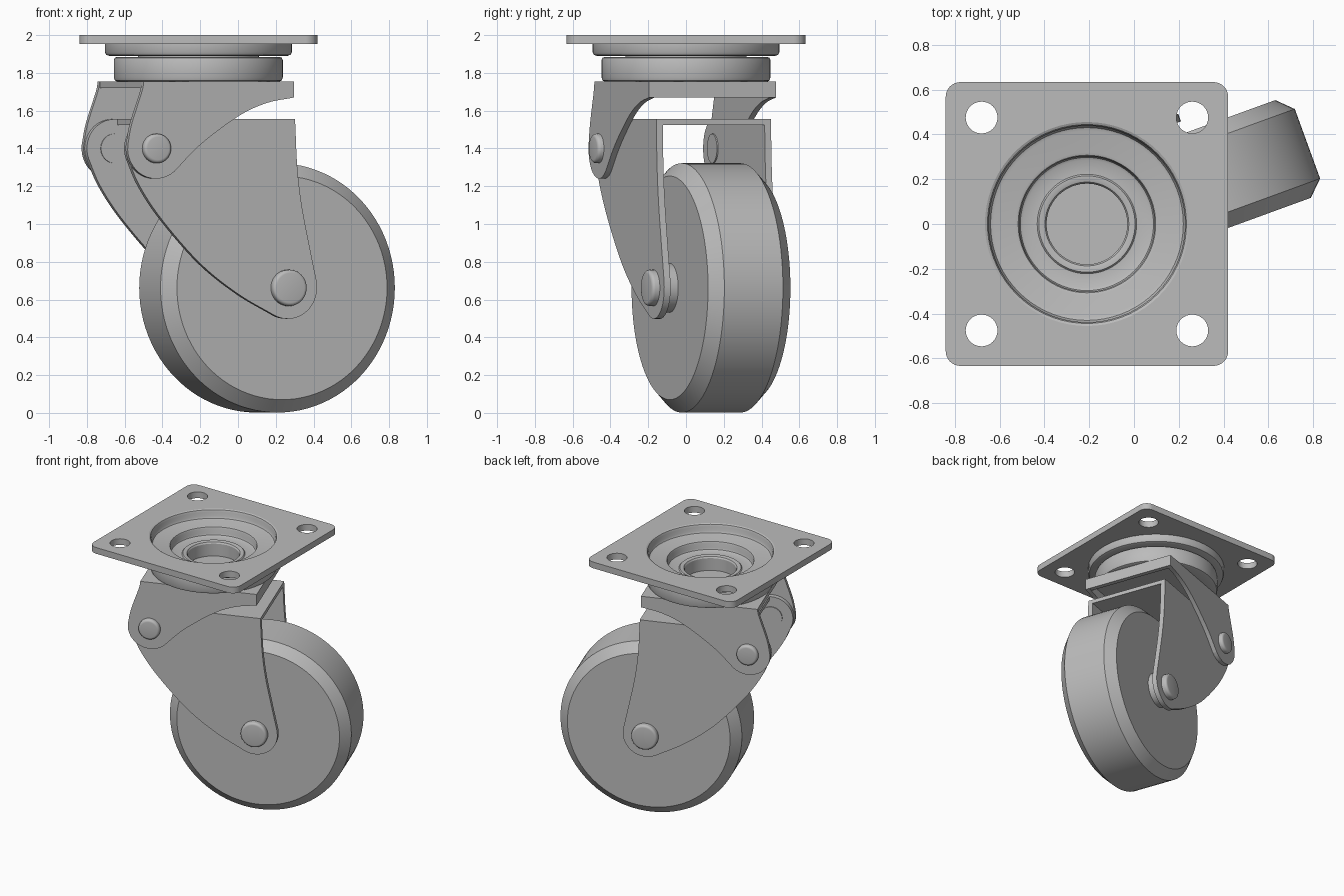
import bpy, bmesh
from math import pi, radians, cos, sin
from mathutils import Matrix, Vector

if "Cube" in bpy.data.objects:
    bpy.data.objects.remove(bpy.data.objects["Cube"])

grey = bpy.data.materials.new("plain grey")
grey.use_nodes = True
grey.diffuse_color = (0.5, 0.5, 0.5, 1)
grey.node_tree.nodes["Principled BSDF"].inputs["Base Color"].default_value = (0.5, 0.5, 0.5, 1)

# Swivel axis frame: +x is the trail direction, y is the wheel axle direction
SWIVEL = Matrix.Translation((-0.21, 0, 0)) @ Matrix.Rotation(radians(20), 4, "Z")
AXLE = Vector((0.387, 0, 0.662))
PIVOT = Vector((-0.368, 0, 1.40))


def finish(name, bm, matrix=SWIVEL):
    bmesh.ops.remove_doubles(bm, verts=bm.verts, dist=1e-5)
    bmesh.ops.recalc_face_normals(bm, faces=bm.faces)
    mesh = bpy.data.meshes.new(name)
    bm.to_mesh(mesh)
    bm.free()
    mesh.materials.append(grey)
    ob = bpy.data.objects.new(name, mesh)
    bpy.context.collection.objects.link(ob)
    ob.matrix_world = matrix
    bpy.ops.object.select_all(action="DESELECT")
    ob.select_set(True)
    bpy.context.view_layer.objects.active = ob
    bpy.ops.object.shade_smooth_by_angle(angle=radians(30))
    return ob


def arc(cx, cy, r, start, end, n=16):
    angles = [radians(start + (end - start) * i / n) for i in range(n + 1)]
    return [(cx + r * cos(a), cy + r * sin(a)) for a in angles]


def curve(pts, n=6):
    """Smooth curve through all the points."""
    p = [Vector(q) for q in pts]
    p = [2 * p[0] - p[1]] + p + [2 * p[-1] - p[-2]]
    out = []
    for a, b, c, d in zip(p, p[1:], p[2:], p[3:]):
        for i in range(n):
            t = i / n
            out.append(tuple(0.5 * (2 * b + (c - a) * t + (2 * a - 5 * b + 4 * c - d) * t * t
                                    + (3 * b - a - 3 * c + d) * t ** 3)))
    return out + [tuple(pts[-1])]


def slab(bm, outline, y0, y1):
    """Extrude an outline in the xz plane between two y values."""
    clean = []
    for q in outline:
        if not clean or (Vector(q) - Vector(clean[-1])).length > 1e-4:
            clean.append(q)
    face = bm.faces.new([bm.verts.new((x, y0, z)) for x, z in clean])
    ext = bmesh.ops.extrude_face_region(bm, geom=[face], use_keep_orig=True)
    bmesh.ops.translate(bm, vec=(0, y1 - y0, 0),
                        verts=[v for v in ext["geom"] if isinstance(v, bmesh.types.BMVert)])


def rect(x0, x1, z0, z1):
    return [(x0, z0), (x1, z0), (x1, z1), (x0, z1)]


def lathe(name, profile, matrix=SWIVEL, closed=False, steps=72):
    """Spin a radius and height profile about the local z axis."""
    bm = bmesh.new()
    vs = [bm.verts.new((r, 0, z)) for r, z in profile]
    edges = [bm.edges.new(e) for e in zip(vs, vs[1:])]
    if closed:
        edges.append(bm.edges.new((vs[-1], vs[0])))
    bmesh.ops.spin(bm, geom=vs + edges, cent=(0, 0, 0), axis=(0, 0, 1), angle=2 * pi, steps=steps)
    return finish(name, bm, matrix)


def across(point, flip=1):
    """Frame whose z axis points along the axle, to either side."""
    return SWIVEL @ Matrix.Translation(point) @ Matrix.Rotation(-flip * pi / 2, 4, "X")


# Mounting plate with four bolt holes and an opening for the pressed centre
bm = bmesh.new()
corner = 0.065
outline = []
for k, (sx, sy) in enumerate([(1, 1), (-1, 1), (-1, -1), (1, -1)]):
    outline += arc(sx * (0.63 - corner), sy * (0.633 - corner), corner, 90 * k, 90 * k + 90, 8)
loops = [outline, arc(0, 0, 0.455, 0, 360, 72)[:-1]]
loops += [arc(sx * 0.47, sy * 0.475, 0.071, 0, 360, 32)[:-1] for sx in (-1, 1) for sy in (-1, 1)]
edges = []
for loop in loops:
    vs = [bm.verts.new((x, y, 1.952)) for x, y in loop]
    edges += [bm.edges.new((vs[i - 1], vs[i])) for i in range(len(vs))]
bmesh.ops.triangle_fill(bm, edges=edges, use_beauty=True, normal=(0, 0, 1))
ext = bmesh.ops.extrude_face_region(bm, geom=bm.faces[:], use_keep_orig=True)
bmesh.ops.translate(bm, vec=(0, 0, 0.048),
                    verts=[v for v in ext["geom"] if isinstance(v, bmesh.types.BMVert)])
finish("mounting_plate", bm, Matrix.Translation((-0.21, 0, 0)))

# Stepped pressing in the middle of the plate
lathe("plate_pressing", [
    (0, 1.76), (0.18, 1.76), (0.18, 1.855), (0.187, 1.866), (0.2, 1.87), (0.215, 1.87),
    (0.222, 1.862), (0.285, 1.862), (0.297, 1.868), (0.302, 1.88), (0.302, 1.915),
    (0.307, 1.926), (0.32, 1.93), (0.415, 1.93), (0.43, 1.935), (0.438, 1.95),
    (0.438, 1.98), (0.444, 1.995), (0.455, 2.0), (0.455, 1.952), (0.495, 1.952),
    (0.495, 1.91), (0.488, 1.896), (0.472, 1.89), (0.32, 1.89), (0.32, 1.75), (0, 1.75)])

# Bearing cup under the plate
lathe("bearing_cup", [(0.32, 1.885), (0.43, 1.885), (0.442, 1.88), (0.447, 1.868),
                      (0.447, 1.775), (0.442, 1.76), (0.43, 1.754), (0.32, 1.754)], closed=True)

# Upper bracket: top sheet, turned-down end and two ears
ear = [(0.41, 1.755)] + curve([(-0.437, 1.755), (-0.448, 1.70), (-0.505, 1.53), (-0.527, 1.42)])
ear += arc(*PIVOT.xz, 0.16, 175, 310)
ear += curve([(-0.265, 1.277), (-0.118, 1.42), (0.095, 1.57), (0.254, 1.64), (0.41, 1.67)])
bm = bmesh.new()
slab(bm, rect(-0.437, 0.41, 1.72, 1.755), -0.325, 0.325)
slab(bm, rect(0.375, 0.41, 1.67, 1.72), -0.325, 0.325)
for s in (-1, 1):
    slab(bm, ear, s * 0.325, s * 0.357)
finish("upper_bracket", bm)

# Wheel fork: top sheet and two swept legs
leg = [(0.428, 1.555)] + arc(*PIVOT.xz, 0.155, 90, 200)
leg += curve([(-0.514, 1.347), (-0.447, 1.2), (-0.32, 1.02), (-0.106, 0.79), (0.106, 0.63), (0.305, 0.52)])
leg += arc(*AXLE.xz, 0.164, 240, 370)
leg += curve([(0.548, 0.70), (0.505, 0.9), (0.465, 1.1), (0.44, 1.3), (0.428, 1.54)])
bm = bmesh.new()
slab(bm, rect(-0.352, 0.428, 1.525, 1.555), -0.287, 0.287)
for s in (-1, 1):
    slab(bm, leg, s * 0.287, s * 0.323)
finish("wheel_fork", bm)

# Wheel with chamfered edges
lathe("wheel", [(0, -0.232), (0.592, -0.232), (0.66, -0.165), (0.66, 0.165), (0.592, 0.232), (0, 0.232)],
      across(AXLE), steps=96)


# Pin heads and hub spacers on both sides
def head(name, point, radius, base, top, flip):
    b = 0.018
    rim = [(radius - b + b * cos(a * pi / 8), top - b + b * sin(a * pi / 8)) for a in range(5)]
    lathe(name, [(0, base), (radius, base)] + rim + [(0, top)], across(point, flip), steps=40)


for side, flip in (("front", -1), ("back", 1)):
    head(side + "_axle_head", AXLE, 0.096, 0.3, 0.365, flip)
    head(side + "_pivot_head", PIVOT, 0.078, 0.28, 0.39, flip)
    lathe(side + "_hub_spacer", [(0, 0.22), (0.13, 0.22), (0.13, 0.29), (0, 0.29)],
          across(AXLE, flip), steps=40)
